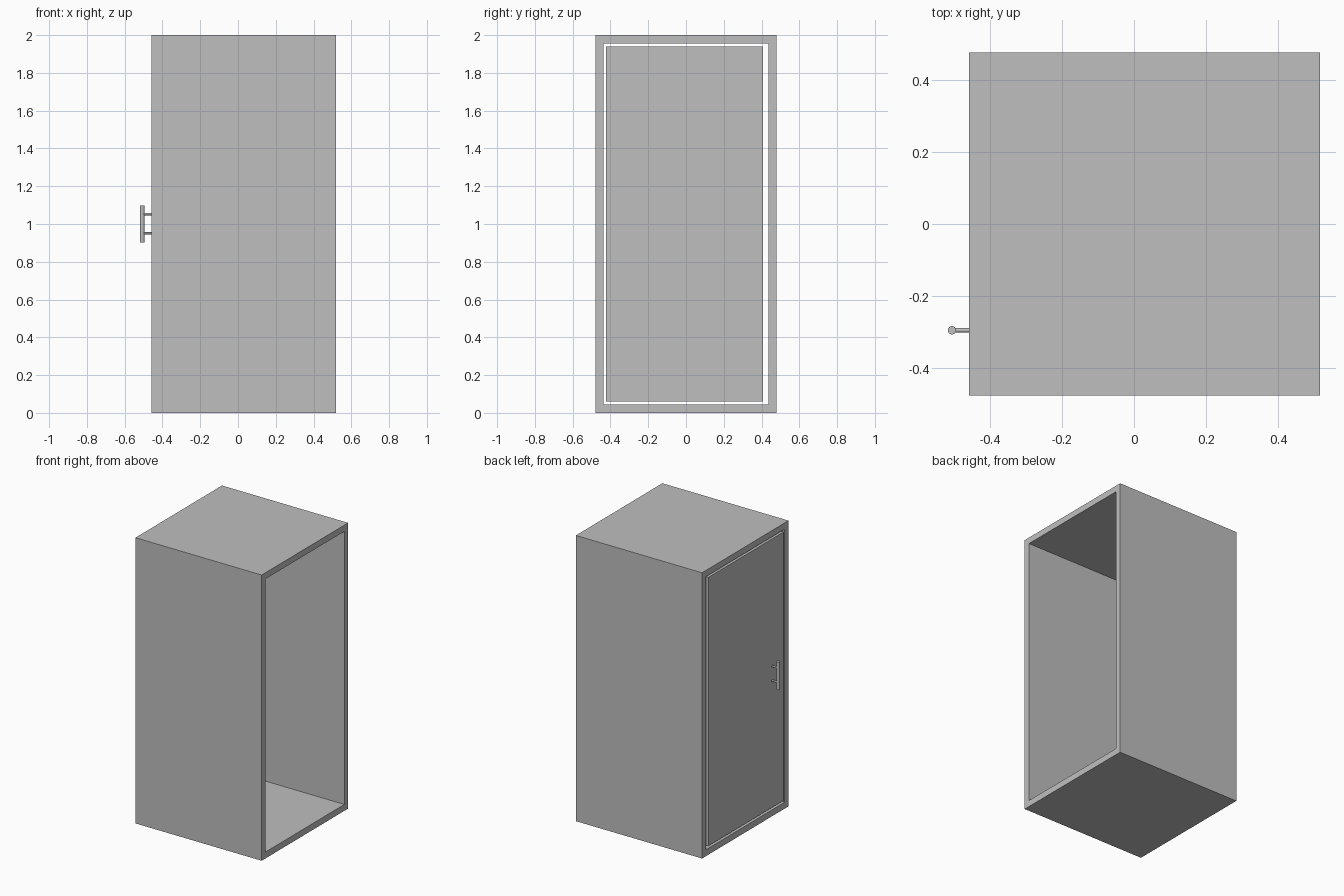
import bpy
import bmesh
from math import pi
from mathutils import Matrix, Vector

if "Cube" in bpy.data.objects:
    bpy.data.objects.remove(bpy.data.objects["Cube"])

grey = bpy.data.materials.new("plain grey")
grey.use_nodes = True
GREY = (0.52, 0.52, 0.52, 1)
grey.diffuse_color = GREY
grey.node_tree.nodes["Principled BSDF"].inputs["Base Color"].default_value = GREY


def finish(name, bm):
    bmesh.ops.recalc_face_normals(bm, faces=bm.faces)
    mesh = bpy.data.meshes.new(name)
    bm.to_mesh(mesh)
    bm.free()
    mesh.materials.append(grey)
    obj = bpy.data.objects.new(name, mesh)
    bpy.context.collection.objects.link(obj)
    return obj


def rect(bm, x, y0, y1, z0, z1):
    corners = ((y0, z0), (y1, z0), (y1, z1), (y0, z1))
    return [bm.verts.new((x, y, z)) for y, z in corners]


def rod(name, centre, radius, length, rotation=Matrix()):
    bm = bmesh.new()
    bmesh.ops.create_cone(bm, cap_ends=True, segments=24, radius1=radius,
                          radius2=radius, depth=length,
                          matrix=Matrix.Translation(centre) @ rotation)
    obj = finish(name, bm)
    for face in obj.data.polygons:
        face.use_smooth = len(face.vertices) == 4
    for edge in obj.data.edges:
        a, b = (obj.data.vertices[i].co for i in edge.vertices)
        edge.use_edge_sharp = (a - b).length < length / 2
    return obj


BACK, FRONT = -0.459, 0.518      # door end and open end along x
HALF, WALL = 0.478, 0.042

# Cabinet shell: a square tube open at both ends
bm = bmesh.new()
outer = rect(bm, BACK, -HALF, HALF, 0, 2)
inner = rect(bm, BACK, -HALF + WALL, HALF - WALL, 0.045, 1.956)
ring = [bm.faces.new((outer[i], outer[(i + 1) % 4], inner[(i + 1) % 4], inner[i]))
        for i in range(4)]
result = bmesh.ops.extrude_face_region(bm, geom=ring, use_keep_orig=True)
new_verts = [v for v in result["geom"] if isinstance(v, bmesh.types.BMVert)]
bmesh.ops.translate(bm, verts=new_verts, vec=(FRONT - BACK, 0, 0))
finish("cabinet_shell", bm)

# Door panel set in one end with a small gap all round
bm = bmesh.new()
near = rect(bm, BACK, -0.423, 0.408, 0.061, 1.941)
far = rect(bm, BACK + 0.04, -0.423, 0.408, 0.061, 1.941)
bm.faces.new(near)
bm.faces.new(far)
for i in range(4):
    j = (i + 1) % 4
    bm.faces.new((near[i], near[j], far[j], far[i]))
finish("door", bm)

# Door handle: upright bar on two posts
bar_x, bar_y = -0.507, -0.296
rod("handle_bar", Vector((bar_x, bar_y, 1.0)), 0.0115, 0.196)
for label, z in (("lower", 0.951), ("upper", 1.052)):
    rod("handle_post_" + label, Vector(((bar_x + BACK) / 2, bar_y, z)),
        0.006, BACK - bar_x, Matrix.Rotation(pi / 2, 4, "Y"))
